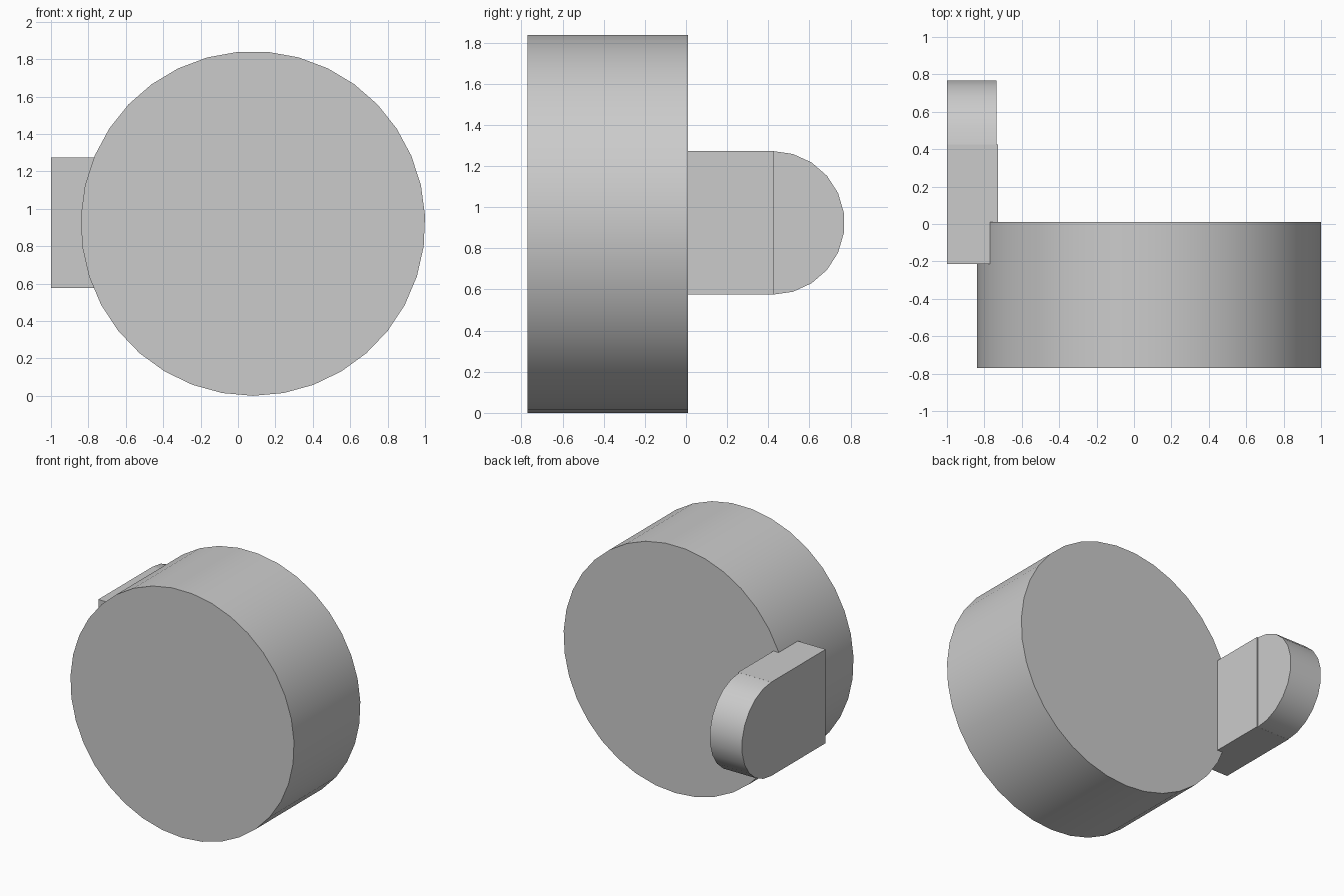
import bpy
import bmesh
from math import cos, sin, pi, radians

cube = bpy.data.objects.get("Cube")
if cube:
    bpy.data.objects.remove(cube, do_unlink=True)

grey = bpy.data.materials.new("light grey")
grey.use_nodes = True
colour = (0.6, 0.6, 0.6, 1)
grey.diffuse_color = colour
grey.node_tree.nodes["Principled BSDF"].inputs["Base Color"].default_value = colour


def prism(name, outline, offset):
    """Extrude a closed outline of 3D points along an offset."""
    bm = bmesh.new()
    face = bm.faces.new([bm.verts.new(p) for p in outline])
    moved = bmesh.ops.extrude_face_region(bm, geom=[face])["geom"]
    bmesh.ops.translate(bm, vec=offset,
                        verts=[v for v in moved if isinstance(v, bmesh.types.BMVert)])
    bmesh.ops.recalc_face_normals(bm, faces=bm.faces)
    mesh = bpy.data.meshes.new(name)
    bm.to_mesh(mesh)
    bm.free()
    mesh.materials.append(grey)
    obj = bpy.data.objects.new(name, mesh)
    bpy.context.collection.objects.link(obj)
    bpy.ops.object.select_all(action="DESELECT")
    obj.select_set(True)
    bpy.context.view_layer.objects.active = obj
    bpy.ops.object.shade_smooth_by_angle(angle=radians(30))
    return obj


# Large drum lying along y, with a vertex at the very bottom
sides, radius = 35, 0.921
angles = [-pi / 2 + 2 * pi * i / sides for i in range(sides)]
prism("drum", [(0.08 + radius * cos(a), -0.77, radius + radius * sin(a)) for a in angles],
      (0, 0.78, 0))

# Flat arm set into the side of the drum
low, high = 0.575, 1.273
prism("arm", [(-1, -0.215, low), (-1, 0.425, low), (-1, 0.425, high), (-1, -0.215, high)],
      (0.273, 0, 0))

# Rounded end of the arm, slightly thinner
steps, tip = 11, (high - low) / 2
arc = [-pi / 2 + pi * i / steps for i in range(steps + 1)]
prism("arm_tip", [(-1, 0.422 + tip * cos(a), low + tip + tip * sin(a)) for a in arc],
      (0.265, 0, 0))
